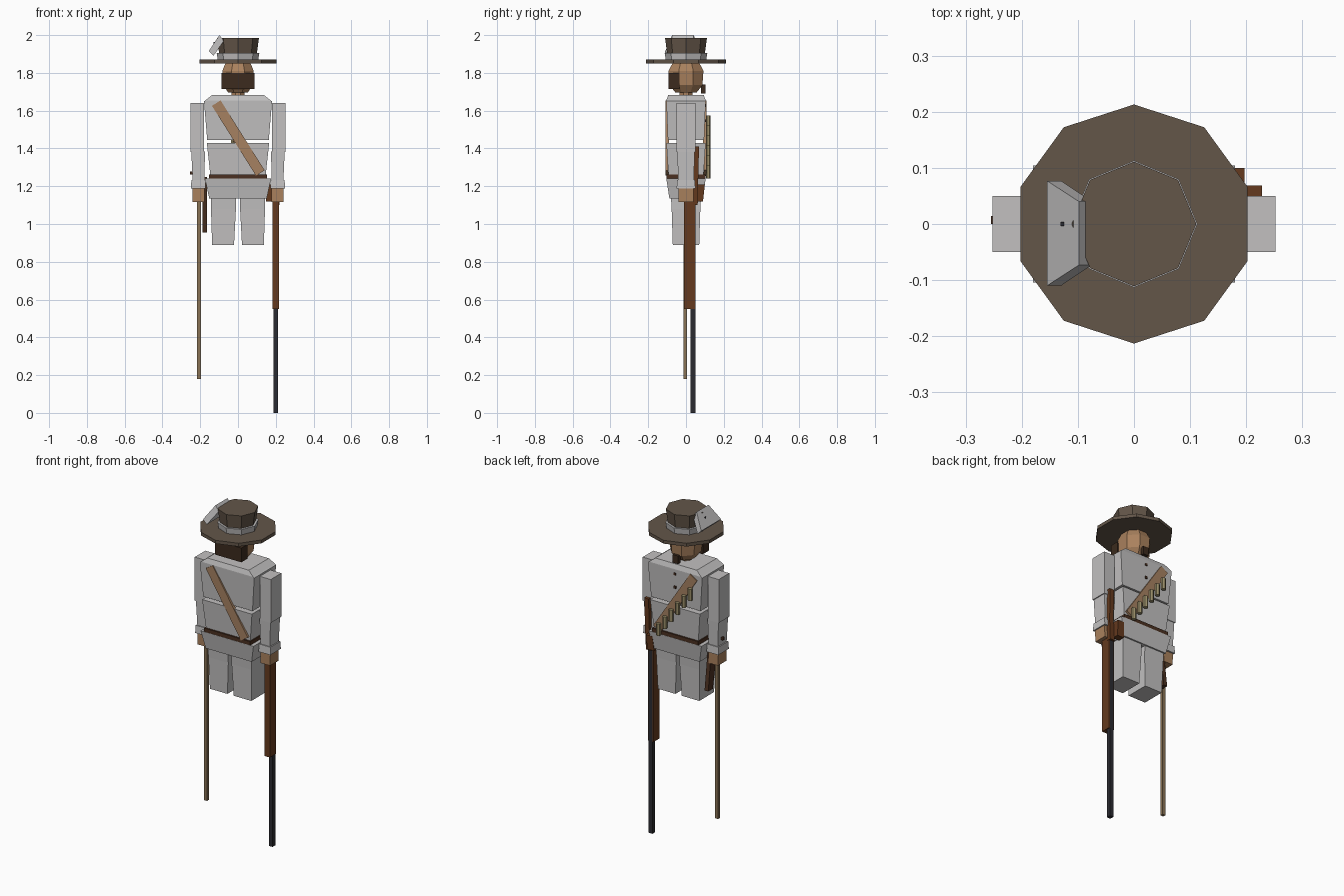
import bpy, bmesh, math
from mathutils import Matrix, Vector

cube = bpy.data.objects.get("Cube")
if cube:
    bpy.data.objects.remove(cube)


def material(name, *rgb):
    m = bpy.data.materials.new(name)
    m.use_nodes = True
    m.diffuse_color = (*rgb, 1)
    m.node_tree.nodes["Principled BSDF"].inputs["Base Color"].default_value = (*rgb, 1)
    return m


CLOTH = material("pale cloth", .54, .53, .53)
FELT = material("brown felt", .125, .092, .066)
SKIN = material("skin", .40, .22, .11)
HAIR = material("dark hair", .045, .024, .013)
LEATHER = material("dark leather", .07, .03, .015)
STRAP = material("tan strap", .38, .22, .12)
WOOD = material("rifle wood", .13, .042, .013)
STEEL = material("gun steel", .024, .024, .03)
CANE = material("cane wood", .25, .17, .09)
BRASS = material("dull brass", .32, .27, .14)


def loft(name, rings, mat):
    """Skin a closed solid through a list of matching point rings."""
    bm = bmesh.new()
    loops = [[bm.verts.new(p) for p in ring] for ring in rings]
    n = len(loops[0])
    bm.faces.new(loops[0])
    bm.faces.new(loops[-1])
    for a, b in zip(loops, loops[1:]):
        for i in range(n):
            j = (i + 1) % n
            bm.faces.new((a[i], a[j], b[j], b[i]))
    bmesh.ops.recalc_face_normals(bm, faces=bm.faces)
    mesh = bpy.data.meshes.new(name)
    bm.to_mesh(mesh)
    bm.free()
    mesh.materials.append(mat)
    ob = bpy.data.objects.new(name, mesh)
    bpy.context.collection.objects.link(ob)
    return ob


def rect(z, hx, hy, cx=0, cy=0):
    return [(cx + sx * hx, cy + sy * hy, z) for sx, sy in ((-1, -1), (1, -1), (1, 1), (-1, 1))]


def ring(z, rx, ry, n, turn=0.0, cx=0, cy=0):
    angles = [math.tau * (i + turn) / n + math.pi / 2 for i in range(n)]
    return [(cx + rx * math.cos(a), cy + ry * math.sin(a), z) for a in angles]


def box(name, x0, x1, y0, y1, z0, z1, mat):
    c = ((x0 + x1) / 2, (y0 + y1) / 2)
    h = ((x1 - x0) / 2, (y1 - y0) / 2)
    return loft(name, [rect(z0, *h, *c), rect(z1, *h, *c)], mat)


# Hat: brim, band and flared crown
loft("hat_brim", [ring(1.85, .213, .213, 10), ring(1.87, .213, .213, 10)], FELT)
loft("hat_band", [ring(1.87, .107, .107, 8), ring(1.905, .113, .113, 8)], CLOTH)
loft("hat_crown", [ring(1.86, .09, .09, 8), ring(1.905, .1, .1, 8),
                   ring(1.985, .111, .111, 8)], FELT)

# Tilted plate on the side of the hat, with a small stud
loft("hat_side_plate", [
    [(-.155, -.11, 1.915), (-.155, .077, 1.915), (-.098, .04, 2), (-.098, -.073, 2)],
    [(-.13, -.11, 1.89), (-.13, .077, 1.89), (-.075, .04, 1.97), (-.075, -.073, 1.97)],
], CLOTH)
box("plate_stud", -.131, -.125, -.004, .004, 1.955, 1.963, STEEL)

# Head, neck, hair and chin beard
loft("head", [ring(1.695, .055, .06, 8, .5), ring(1.735, .085, .094, 8, .5),
              ring(1.81, .09, .1, 8, .5), ring(1.855, .07, .075, 8, .5)], SKIN)
loft("neck", [ring(1.67, .037, .037, 8, .5), ring(1.72, .037, .037, 8, .5)], SKIN)
box("hair", -.087, .087, -.092, -.035, 1.715, 1.8, HAIR)
box("chin_beard", -.018, .018, .08, .102, 1.69, 1.738, HAIR)

# Jacket: chest with sloped shoulders, waist, belt and skirt
loft("chest", [rect(1.445, .163, .096), rect(1.65, .18, .104), rect(1.655, .172, .104),
               rect(1.682, .138, .094)], CLOTH)
loft("waist", [rect(1.245, .145, .092), rect(1.43, .165, .104)], CLOTH)
loft("belt", [rect(1.238, .153, .103), rect(1.262, .153, .103)], LEATHER)
loft("jacket_skirt", [rect(1.135, .152, .088), rect(1.24, .175, .104)], CLOTH)
for z in (1.46, 1.54, 1.62):
    box("jacket_button", -.007, .007, .09, .107, z, z + .014, LEATHER)

# Paired limbs
for side, s in (("left", 1), ("right", -1)):
    loft(side + "_trouser_leg", [rect(.89, .058, .07, s * .079), rect(1.08, .066, .076, s * .077),
                                 rect(1.15, .066, .08, s * .078)], CLOTH)
    loft(side + "_upper_arm", [rect(1.38, .036, .05, s * .216), rect(1.64, .036, .05, s * .216)], CLOTH)
    loft(side + "_forearm", [rect(1.22, .031, .041, s * .209), rect(1.385, .036, .046, s * .211)], CLOTH)
    loft(side + "_cuff", [rect(1.187, .039, .05, s * .21), rect(1.232, .037, .047, s * .21)], CLOTH)
    loft(side + "_hand", [rect(1.117, .031, .04, s * .209), rect(1.19, .033, .04, s * .209)], SKIN)


# Shoulder strap running diagonally over the chest, front and back
def strap(name, top, bottom, y0, y1):
    a, b = Vector(top), Vector(bottom)
    d = (b - a).normalized() * .027
    w = Vector((-d.y, d.x))
    corners = [a + w, b + w, b - w, a - w]
    loft(name, [[(c.x, y, c.y) for c in corners] for y in (y0, y1)], STRAP)


strap("strap_front", (-.115, 1.64), (.118, 1.27), -.109, -.09)
strap("strap_back", (-.125, 1.64), (.118, 1.27), .09, .109)

# Row of cartridges along the strap
for i in range(6):
    t = i / 5
    x, z = -.11 + .21 * t, 1.54 - .265 * t
    loft("cartridge", [ring(z - .035, .014, .013, 6, 0, x, .118),
                       ring(z + .035, .014, .013, 6, 0, x, .118)], BRASS)

# Rifle held muzzle down
box("rifle_barrel", .188, .212, .024, .05, 0, 1.15, STEEL)
box("rifle_fore_end", .182, .218, -.01, .048, .55, 1.13, WOOD)
loft("rifle_stock", [rect(1.1, .016, .012, .204, .05), rect(1.21, .014, .012, .212, .052),
                     rect(1.41, .014, .013, .214, .056)], WOOD)

# Pouch beside the rifle
loft("rifle_grip", [rect(1.12, .022, .02, .17, .07), rect(1.21, .022, .026, .175, .074)], WOOD)

# Walking cane
box("cane", -.217, -.197, -.012, .006, .18, 1.15, CANE)

# Holster hanging from the belt
loft("holster", [rect(.955, .012, .022, -.175, .035), rect(1.25, .012, .03, -.175, -.01)], LEATHER)
box("holster_grip", -.255, -.235, .0, .014, 1.262, 1.278, LEATHER)
